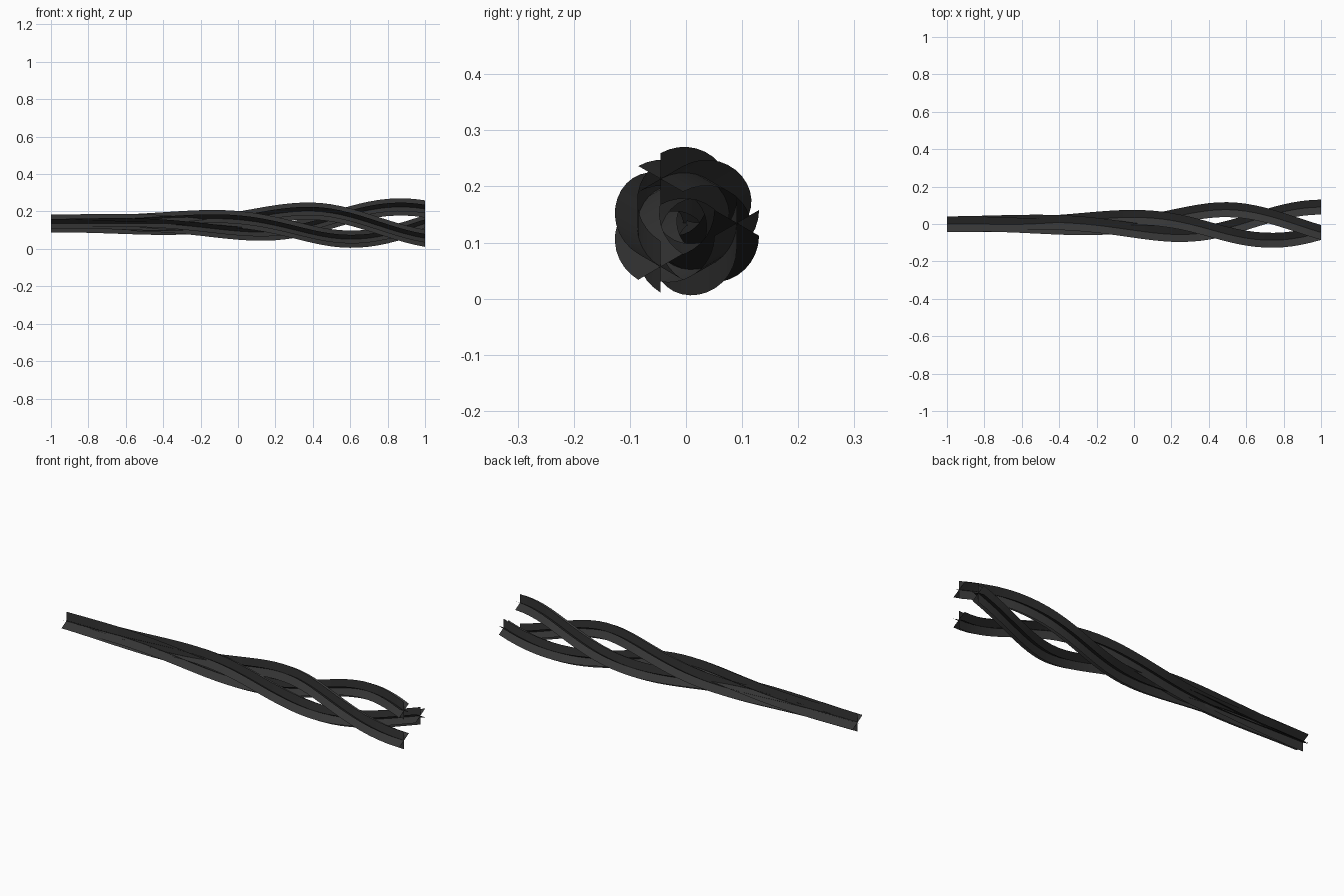
import bpy, math

if "Cube" in bpy.data.objects:
    bpy.data.objects.remove(bpy.data.objects["Cube"])

SEGS = 40                 # steps along the length
TWIST = math.radians(425) # total turn of the braid
HALF = 0.046              # half width of each ribbon card
CY, CZ = 0.0, 0.135       # braid axis
RADII = [0.002, 0.006, 0.013, 0.024, 0.040, 0.060, 0.079, 0.0875, 0.0905]

mat = bpy.data.materials.new("dark_fibre")
mat.diffuse_color = (0.035, 0.035, 0.035, 1)
mat.use_nodes = True
mat.node_tree.nodes["Principled BSDF"].inputs["Base Color"].default_value = mat.diffuse_color


def spread(t):
    """Smoothly interpolated distance of a strand from the axis."""
    f = t * (len(RADII) - 1)
    i = min(int(f), len(RADII) - 2)
    p = [RADII[max(0, min(len(RADII) - 1, i + k))] for k in (-1, 0, 1, 2)]
    u = f - i
    return 0.5 * (2 * p[1] + (p[2] - p[0]) * u
                  + (2 * p[0] - 5 * p[1] + 4 * p[2] - p[3]) * u ** 2
                  + (3 * p[1] - p[0] - 3 * p[2] + p[3]) * u ** 3)


def strand(name, phase):
    """Three ribbons crossing in a star, swept without roll along a helix."""
    verts, faces = [], []
    for tilt in (math.pi / 6, math.pi / 2, 5 * math.pi / 6):
        base = len(verts)
        for i in range(SEGS + 1):
            t = i / SEGS
            a = phase - TWIST * (1 - t)
            r = spread(t)
            for w in (-HALF, 0, HALF):
                verts.append((2 * t - 1,
                              CY + r * math.cos(a) + w * math.cos(tilt),
                              CZ + r * math.sin(a) + w * math.sin(tilt)))
        for i in range(SEGS):
            for j in (0, 1):
                k = base + 3 * i + j
                faces.append((k, k + 1, k + 4, k + 3))
    mesh = bpy.data.meshes.new(name)
    mesh.from_pydata(verts, [], faces)
    mesh.materials.append(mat)
    mesh.shade_smooth()
    bpy.context.collection.objects.link(bpy.data.objects.new(name, mesh))


# Three strands of the braid
for n in range(3):
    strand(f"braid_strand_{n + 1}", n * 2 * math.pi / 3)
